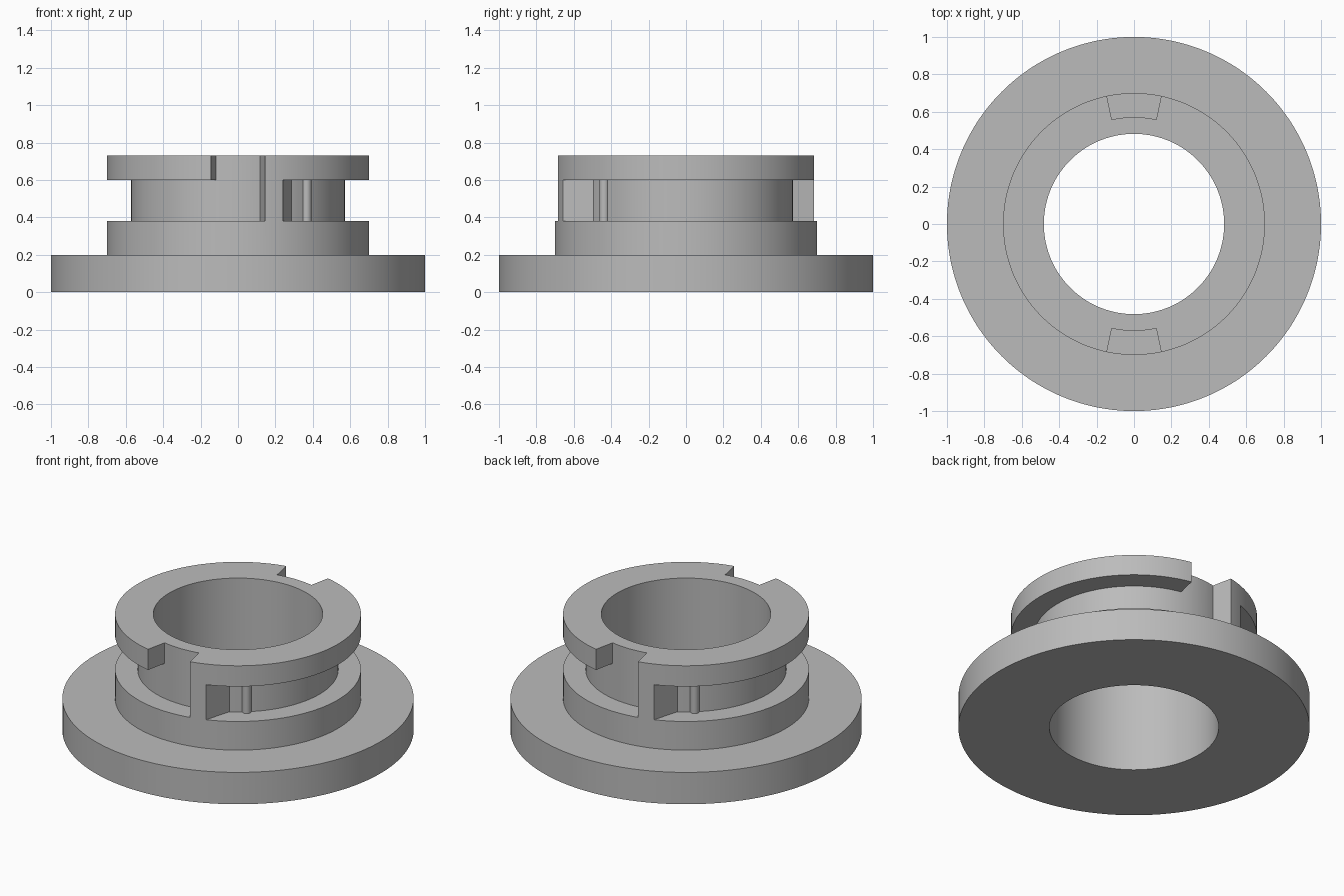
import bpy, bmesh, math

if "Cube" in bpy.data.objects:
    bpy.data.objects.remove(bpy.data.objects["Cube"])

SEG = 240                       # facets around the axis
R_HOLE, R_NECK, R_RIM = 0.482, 0.571, 0.70
Z_FLOOR, Z_LIP, Z_TOP = 0.38, 0.60, 0.73

grey = bpy.data.materials.new("plain_grey")
grey.diffuse_color = (0.5, 0.5, 0.5, 1)
grey.use_nodes = True
grey.node_tree.nodes["Principled BSDF"].inputs["Base Color"].default_value = grey.diffuse_color


def polar(r, deg):
    """Point at radius r, angle measured from the front towards the right."""
    a = math.radians(deg)
    return (r * math.sin(a), -r * math.cos(a))


def arc(r, a0, a1, step=1.5):
    n = max(1, round(abs(a1 - a0) / step))
    return [polar(r, a0 + (a1 - a0) * i / n) for i in range(n + 1)]


def finish(name, bm):
    bmesh.ops.recalc_face_normals(bm, faces=bm.faces)
    me = bpy.data.meshes.new(name)
    bm.to_mesh(me)
    bm.free()
    me.materials.append(grey)
    ob = bpy.data.objects.new(name, me)
    bpy.context.collection.objects.link(ob)
    return ob


def lathe(name, profile):
    bm = bmesh.new()
    rings = [[bm.verts.new((*polar(r, 360 * i / SEG), z)) for r, z in profile]
             for i in range(SEG)]
    n = len(profile)
    for i in range(SEG):
        a, b = rings[i], rings[(i + 1) % SEG]
        for j in range(n):
            k = (j + 1) % n
            bm.faces.new((a[j], b[j], b[k], a[k]))
    return finish(name, bm)


def prism(name, outline, z0, z1):
    bm = bmesh.new()
    lo = [bm.verts.new((x, y, z0)) for x, y in outline]
    hi = [bm.verts.new((x, y, z1)) for x, y in outline]
    bm.faces.new(lo)
    bm.faces.new(hi)
    for i in range(len(lo)):
        j = (i + 1) % len(lo)
        bm.faces.new((lo[i], lo[j], hi[j], hi[i]))
    return finish(name, bm)


def combine(target, tool, operation):
    mod = target.modifiers.new("bool", 'BOOLEAN')
    mod.operation, mod.solver, mod.object = operation, 'EXACT', tool
    bpy.context.view_layer.objects.active = target
    bpy.ops.object.modifier_apply(modifier=mod.name)
    bpy.data.objects.remove(tool)


# Flange with the full-width collar and through hole
body = lathe("bayonet_flange", [(R_HOLE, 0), (1, 0), (1, 0.2), (R_RIM, 0.2),
                                (R_RIM, Z_TOP), (R_HOLE, Z_TOP)])

# Two opposite bayonet slots
for turn in (0, 180):
    # entry notch, open at the top
    notch = prism("notch_cutter", arc(R_NECK, turn - 12, turn + 12)
                  + arc(0.8, turn + 12, turn - 12), Z_FLOOR, 0.8)
    combine(body, notch, 'DIFFERENCE')

    # groove under the lip, from the slanted stop round to the other notch
    groove = prism("groove_cutter", arc(R_NECK, turn + 30, turn + 180)
                   + arc(0.7705, turn + 180, turn + 16.3), Z_FLOOR, Z_LIP)
    combine(body, groove, 'DIFFERENCE')

# Small detent pins in the grooves
for turn in (0, 180):
    cx, cy = polar(R_NECK, turn + 40)
    circle = [(cx + 0.026 * math.cos(t * math.tau / 32),
               cy + 0.026 * math.sin(t * math.tau / 32)) for t in range(32)]
    combine(body, prism("detent_pin", circle, Z_FLOOR - 0.02, Z_LIP + 0.02), 'UNION')

bpy.ops.object.select_all(action='DESELECT')
body.select_set(True)
bpy.context.view_layer.objects.active = body
bpy.ops.object.shade_smooth_by_angle(angle=math.radians(30))
